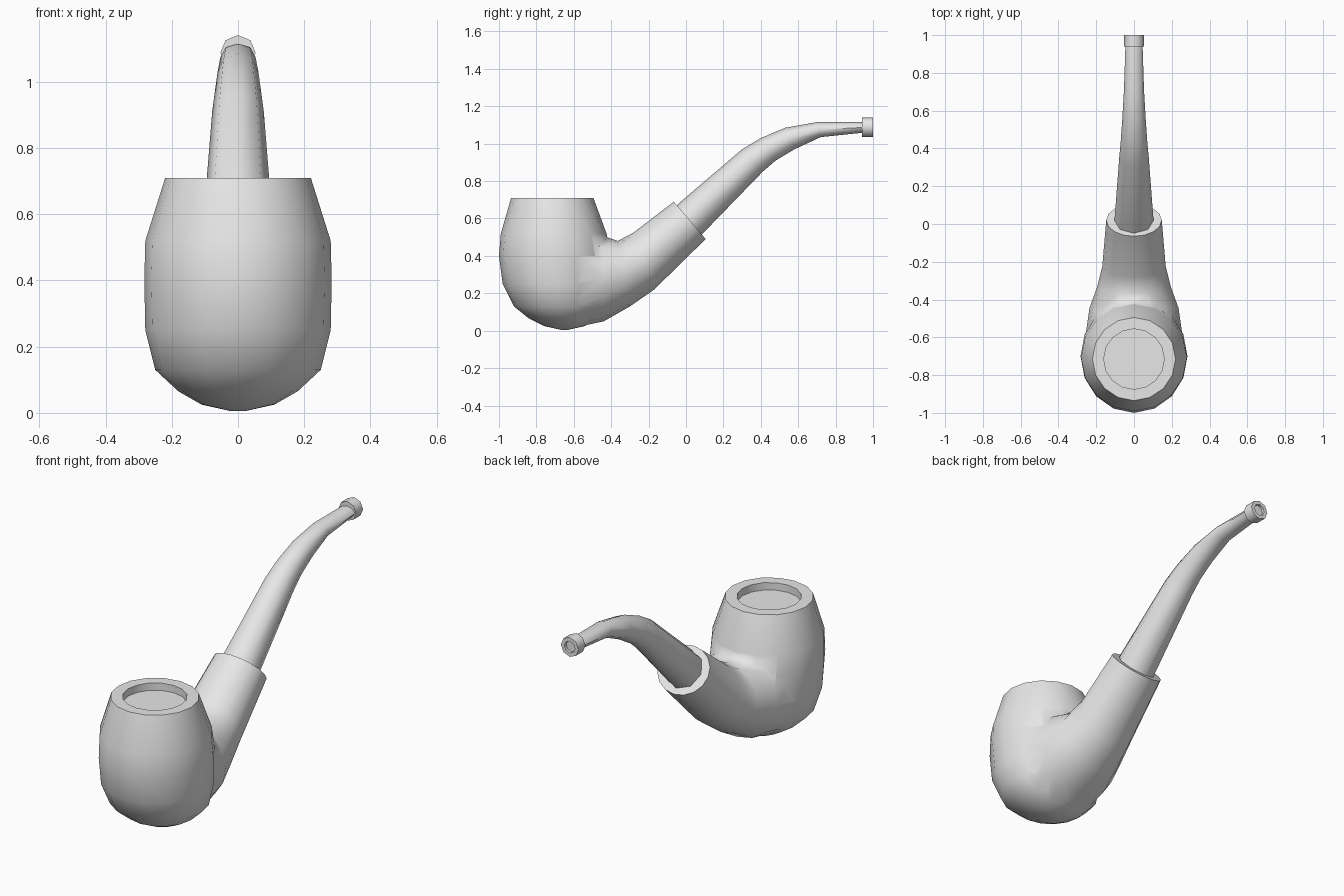
import bpy, bmesh
from math import sin, cos, pi, radians
from mathutils import Vector

cube = bpy.data.objects.get("Cube")
if cube:
    bpy.data.objects.remove(cube, do_unlink=True)

grey = bpy.data.materials.new("plain grey")
grey.use_nodes = True
grey.diffuse_color = (0.8, 0.8, 0.8, 1)
grey.node_tree.nodes["Principled BSDF"].inputs["Base Color"].default_value = grey.diffuse_color


def loft(name, sections, sides):
    """Skin elliptical rings; each section is (low/front yz, high/back yz, half width)."""
    bm = bmesh.new()
    rings = []
    for a, b, width in sections:
        a, b = Vector((0, *a)), Vector((0, *b))
        mid, half = (a + b) / 2, (b - a) / 2
        rings.append([bm.verts.new(mid + half * cos(t) + Vector((width * sin(t), 0, 0)))
                      for t in (2 * pi * i / sides for i in range(sides))])
    for r, s in zip(rings, rings[1:]):
        for i in range(sides):
            j = (i + 1) % sides
            bm.faces.new((r[i], r[j], s[j], s[i]))
    bm.faces.new(rings[0])
    bm.faces.new(rings[-1])
    bmesh.ops.recalc_face_normals(bm, faces=bm.faces)
    mesh = bpy.data.meshes.new(name)
    bm.to_mesh(mesh)
    bm.free()
    mesh.materials.append(grey)
    obj = bpy.data.objects.new(name, mesh)
    bpy.context.collection.objects.link(obj)
    return obj


def smooth(obj, angle):
    bpy.ops.object.select_all(action='DESELECT')
    obj.select_set(True)
    bpy.context.view_layer.objects.active = obj
    bpy.ops.object.shade_smooth_by_angle(angle=radians(angle))


# Bowl: height, front y, back y, half width; the last rings form the shallow cavity
bowl_rings = [(0.005, -0.67, -0.63, 0.02), (0.025, -0.76, -0.54, 0.11),
              (0.065, -0.84, -0.48, 0.18), (0.13, -0.92, -0.43, 0.25),
              (0.25, -0.98, -0.40, 0.28), (0.40, -1.0, -0.40, 0.283),
              (0.52, -0.99, -0.425, 0.28), (0.71, -0.935, -0.495, 0.22),
              (0.71, -0.875, -0.555, 0.16), (0.67, -0.875, -0.555, 0.16)]
bowl = loft("bowl_and_shank", [((f, z), (b, z), w) for z, f, b, w in bowl_rings], 16)

# Shank: sweeps out of the underside of the bowl
shank = loft("shank", [((-0.64, 0.008), (-0.62, 0.50), 0.262),
                       ((-0.44, 0.05), (-0.45, 0.51), 0.236),
                       ((-0.30, 0.13), (-0.365, 0.48), 0.195),
                       ((-0.17, 0.22), (-0.28, 0.525), 0.168),
                       ((0.105, 0.49), (-0.065, 0.69), 0.147)], 16)

# Join the shank to the bowl
union = bowl.modifiers.new("join", 'BOOLEAN')
union.operation = 'UNION'
union.solver = 'EXACT'
union.object = shank
bpy.context.view_layer.objects.active = bowl
bpy.ops.object.modifier_apply(modifier=union.name)
bpy.data.objects.remove(shank, do_unlink=True)
smooth(bowl, 60)

# Curved stem
stem = loft("stem", [((0.06, 0.49), (-0.07, 0.65), 0.105),
                     ((0.09, 0.52), (-0.04, 0.68), 0.103),
                     ((0.41, 0.85), (0.30, 0.97), 0.078),
                     ((0.48, 0.91), (0.40, 1.03), 0.07),
                     ((0.58, 0.97), (0.53, 1.085), 0.062),
                     ((0.72, 1.035), (0.70, 1.115), 0.053),
                     ((0.96, 1.06), (0.96, 1.115), 0.045)], 8)
smooth(stem, 60)

# Mouthpiece collar with a recessed end
collar_rings = [(0.94, 0.04), (0.94, 0.053), (1.0, 0.053), (1.0, 0.032), (0.985, 0.032)]
collar = loft("mouthpiece", [((y, 1.088 - r), (y, 1.088 + r), r) for y, r in collar_rings], 8)
smooth(collar, 50)
